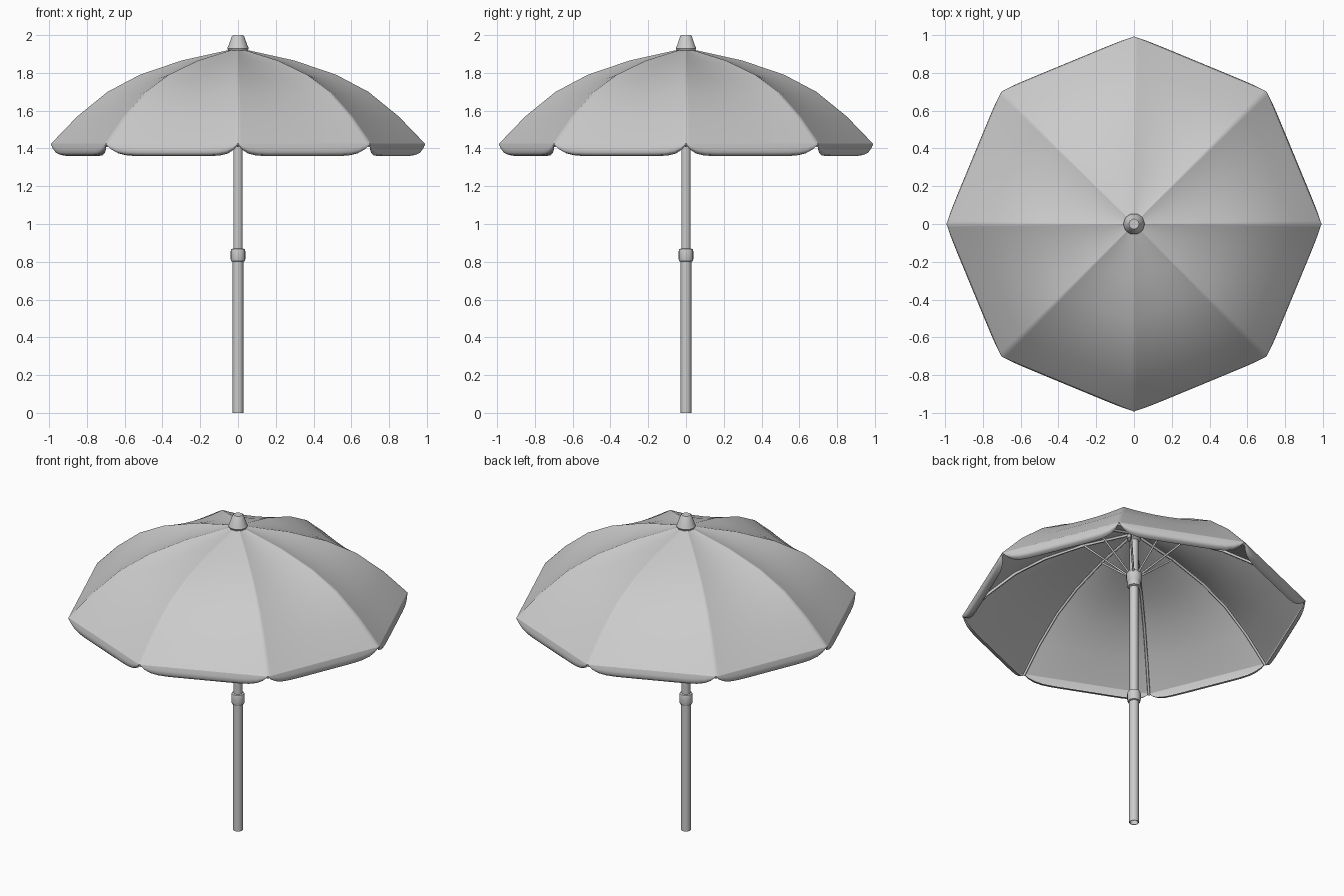
import bpy, bmesh, math
from mathutils import Vector

cube = bpy.data.objects.get("Cube")
if cube:
    bpy.data.objects.remove(cube, do_unlink=True)

GREY = (0.6, 0.6, 0.6, 1)
grey = bpy.data.materials.new("light grey")
grey.use_nodes = True
grey.diffuse_color = GREY
grey.node_tree.nodes["Principled BSDF"].inputs["Base Color"].default_value = GREY

SIDES = 8
# Seam profile from the crown to the rim: radius, height
RIB = [(0.03, 1.925), (0.3, 1.865), (0.52, 1.79), (0.69, 1.7), (0.85, 1.57), (0.99, 1.425)]


def finish(name, bm, angle=40):
    mesh = bpy.data.meshes.new(name)
    bm.to_mesh(mesh)
    bm.free()
    obj = bpy.data.objects.new(name, mesh)
    bpy.context.collection.objects.link(obj)
    mesh.materials.append(grey)
    bpy.ops.object.select_all(action="DESELECT")
    obj.select_set(True)
    bpy.context.view_layer.objects.active = obj
    bpy.ops.object.shade_smooth_by_angle(angle=math.radians(angle))
    return obj


def lathe(name, profile, segments=16):
    bm = bmesh.new()
    verts = [bm.verts.new((r, 0, z)) for r, z in profile]
    edges = [bm.edges.new(pair) for pair in zip(verts, verts[1:])]
    bmesh.ops.spin(bm, geom=verts + edges, axis=(0, 0, 1), cent=(0, 0, 0),
                   angle=math.tau, steps=segments, use_merge=True)
    bmesh.ops.remove_doubles(bm, verts=bm.verts, dist=0.0001)
    bmesh.ops.recalc_face_normals(bm, faces=bm.faces)
    return finish(name, bm)


def polar(r, z, k):
    a = math.tau * k / SIDES
    return Vector((r * math.cos(a), r * math.sin(a), z))


def tube(name, points, radius):
    curve = bpy.data.curves.new(name, "CURVE")
    curve.dimensions = "3D"
    curve.bevel_depth = radius
    curve.bevel_resolution = 1
    curve.use_fill_caps = True
    spline = curve.splines.new("POLY")
    spline.points.add(len(points) - 1)
    for point, co in zip(spline.points, points):
        point.co = (*co, 1)
    curve.materials.append(grey)
    obj = bpy.data.objects.new(name, curve)
    bpy.context.collection.objects.link(obj)


def fabric(name, rows, columns, place, angle):
    """Eight grids of cloth, one between each pair of ribs."""
    bm = bmesh.new()
    for k in range(SIDES):
        grid = [[bm.verts.new(place(k, (1 - math.cos(math.pi * i / columns)) / 2, j))
                 for i in range(columns + 1)] for j in range(rows)]
        for a, b in zip(grid, grid[1:]):
            for i in range(columns):
                bm.faces.new((a[i], b[i], b[i + 1], a[i + 1]))
    bmesh.ops.remove_doubles(bm, verts=bm.verts, dist=0.0005)
    return finish(name, bm, angle)


# Canopy panels sag slightly between the ribs
def canopy_point(k, u, j):
    r, z = RIB[j]
    sag = 0.022 * math.sin(math.pi * j / (len(RIB) - 1)) * 4 * u * (1 - u)
    return polar(r, z, k).lerp(polar(r, z, k + 1), u) - Vector((0, 0, sag))


# Valance flaps have rounded ends and curl inward at the hem
def valance_point(k, u, j):
    r, z = RIB[-1]
    t = j / 4
    drop = 0.066 * (1 - abs(2 * u - 1) ** 8)
    out = drop * (0.45 * t - 0.85 * t ** 3)
    point = polar(r, z, k).lerp(polar(r, z, k + 1), u)
    return point + polar(out, -drop * math.sin(t * math.pi / 2), k + 0.5)


fabric("canopy", len(RIB), 10, canopy_point, 60)
fabric("valance", 5, 16, valance_point, 60)

# Ribs under the seams, with stretchers to the runner
for k in range(SIDES):
    tube("rib", [polar(r - 0.004, z - 0.012, k) for r, z in RIB], 0.008)
    tube("stretcher", [polar(0.03, 1.64, k), polar(0.29, 1.855, k)], 0.006)

# Pole and its fittings
lathe("lower_pole", [(0.024, 0.82), (0.024, 0), (0.028, 0), (0.028, 0.82)])
lathe("upper_pole", [(0.025, 0.8), (0.025, 1.92)])
lathe("pole_clamp", [(0.027, 0.8), (0.036, 0.803), (0.039, 0.815), (0.039, 0.855),
                     (0.036, 0.867), (0.027, 0.87)])
lathe("runner", [(0.026, 1.56), (0.038, 1.565), (0.038, 1.6), (0.045, 1.61),
                 (0.045, 1.655), (0.026, 1.66)])
lathe("top_hub", [(0.025, 1.87), (0.04, 1.88), (0.04, 1.915), (0, 1.915)])
lathe("finial", [(0.05, 1.915), (0.057, 1.93), (0.05, 1.945), (0.032, 1.995),
                 (0.027, 2), (0, 2)], 10)
